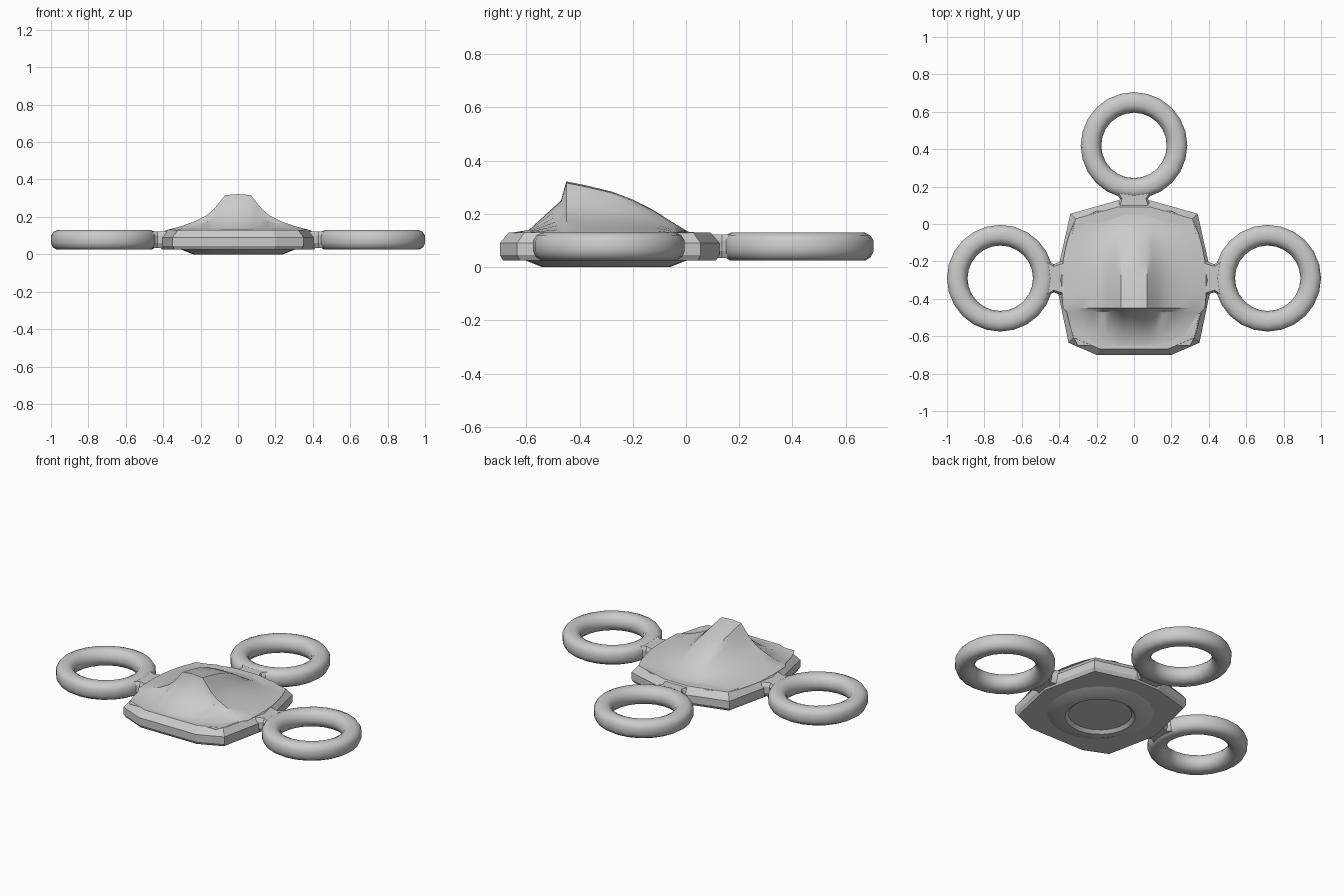
import bpy, bmesh, math
from mathutils import Matrix, Vector

if "Cube" in bpy.data.objects:
    bpy.data.objects.remove(bpy.data.objects["Cube"])

grey = bpy.data.materials.new("light_grey")
grey.use_nodes = True
grey.diffuse_color = (0.6, 0.6, 0.6, 1)
grey.node_tree.nodes["Principled BSDF"].inputs["Base Color"].default_value = (0.6, 0.6, 0.6, 1)


def finish(name, bm, angle=None):
    bmesh.ops.recalc_face_normals(bm, faces=bm.faces)
    mesh = bpy.data.meshes.new(name)
    bm.to_mesh(mesh)
    bm.free()
    mesh.materials.append(grey)
    obj = bpy.data.objects.new(name, mesh)
    bpy.context.collection.objects.link(obj)
    if angle:
        bpy.ops.object.select_all(action='DESELECT')
        obj.select_set(True)
        bpy.context.view_layer.objects.active = obj
        bpy.ops.object.shade_smooth_by_angle(angle=math.radians(angle))
    return obj


def loft(bm, loops, closed=True, caps=True):
    rows = [[bm.verts.new(p) for p in loop] for loop in loops]
    n = len(rows[0])
    for a, b in zip(rows, rows[1:]):
        for i in range(n if closed else n - 1):
            j = (i + 1) % n
            bm.faces.new((a[i], a[j], b[j], b[i]))
    if caps:
        bm.faces.new(rows[0])
        bm.faces.new(rows[-1])
    return rows


def lathe_loops(profile, centre, steps):
    cx, cy = centre
    turns = [math.tau * i / steps for i in range(steps)]
    return [[(cx + r * math.cos(t), cy + r * math.sin(t), z) for t in turns]
            for r, z in profile]


# Faceted hull with sloping rim
half = [(0.2, -0.7), (0.35, -0.635), (0.42, -0.3), (0.34, 0.055), (0.09, 0.125)]
outline = half + [(-x, y) for x, y in reversed(half)]
mid_y = -0.29
layers = [(0.97, 0.025), (1, 0.045), (1, 0.09), (0.92, 0.13)]
bm = bmesh.new()
loft(bm, [[(x * s, mid_y + (y - mid_y) * s, z) for x, y in outline] for s, z in layers])
finish("hull", bm)

# Raised canopy: bell cross-sections along the body
bell = [(0, 1), (0.18, 0.97), (0.25, 0.8), (0.34, 0.58), (0.45, 0.4),
        (0.6, 0.25), (0.8, 0.11), (1, 0)]
section = [(-u, h) for u, h in reversed(bell[1:])] + bell
stations = [(-0.65, 0.13, 0.3), (-0.59, 0.14, 0.33), (-0.47, 0.25, 0.36),
            (-0.45, 0.322, 0.38), (-0.38, 0.308, 0.385), (-0.28, 0.284, 0.385),
            (-0.2, 0.254, 0.38), (-0.12, 0.213, 0.365), (-0.05, 0.168, 0.345),
            (0.01, 0.132, 0.32), (0.07, 0.129, 0.2)]
bm = bmesh.new()
loft(bm, [[(u * w, y, 0.129 + (top - 0.129) * h) for u, h in section]
          for y, top, w in stations], closed=False, caps=False)
finish("canopy", bm, 35)

# Round foot with a shallow recess
bm = bmesh.new()
loft(bm, lathe_loops([(0.31, 0.028), (0.24, 0), (0.2, 0), (0.18, 0.018)], (0, -0.3), 24))
finish("underside_foot", bm, 25)

# Three rings, each with a flared neck to the hull
tube = [(0.285, 0.06), (0.285, 0.1), (0.272, 0.12), (0.25, 0.13), (0.215, 0.13),
        (0.195, 0.12), (0.18, 0.1), (0.175, 0.075), (0.18, 0.052),
        (0.2, 0.03), (0.225, 0.025), (0.255, 0.025), (0.275, 0.038)]
neck_half = [(0.34, 0.095), (0.285, 0.075), (0.25, 0.1), (0.185, 0.17)]
neck = neck_half + [(0.225, 0)] + [(d, -w) for d, w in reversed(neck_half)]
arms = {"left": (0.715, -0.29, math.pi), "right": (-0.715, -0.29, 0),
        "back": (0, 0.42, -math.pi / 2)}
for side, (cx, cy, heading) in arms.items():
    bm = bmesh.new()
    loft(bm, lathe_loops(tube + tube[:1], (cx, cy), 24), caps=False)
    bmesh.ops.remove_doubles(bm, verts=bm.verts, dist=0.0001)
    finish(side + "_ring", bm, 40)

    place = Matrix.Translation((cx, cy, 0)) @ Matrix.Rotation(heading, 4, 'Z')
    bm = bmesh.new()
    loft(bm, [[place @ Vector((d, w * s, z)) for d, w in neck]
              for s, z in [(0.85, 0.035), (1, 0.06), (1, 0.1), (0.85, 0.122)]])
    finish(side + "_neck", bm)
